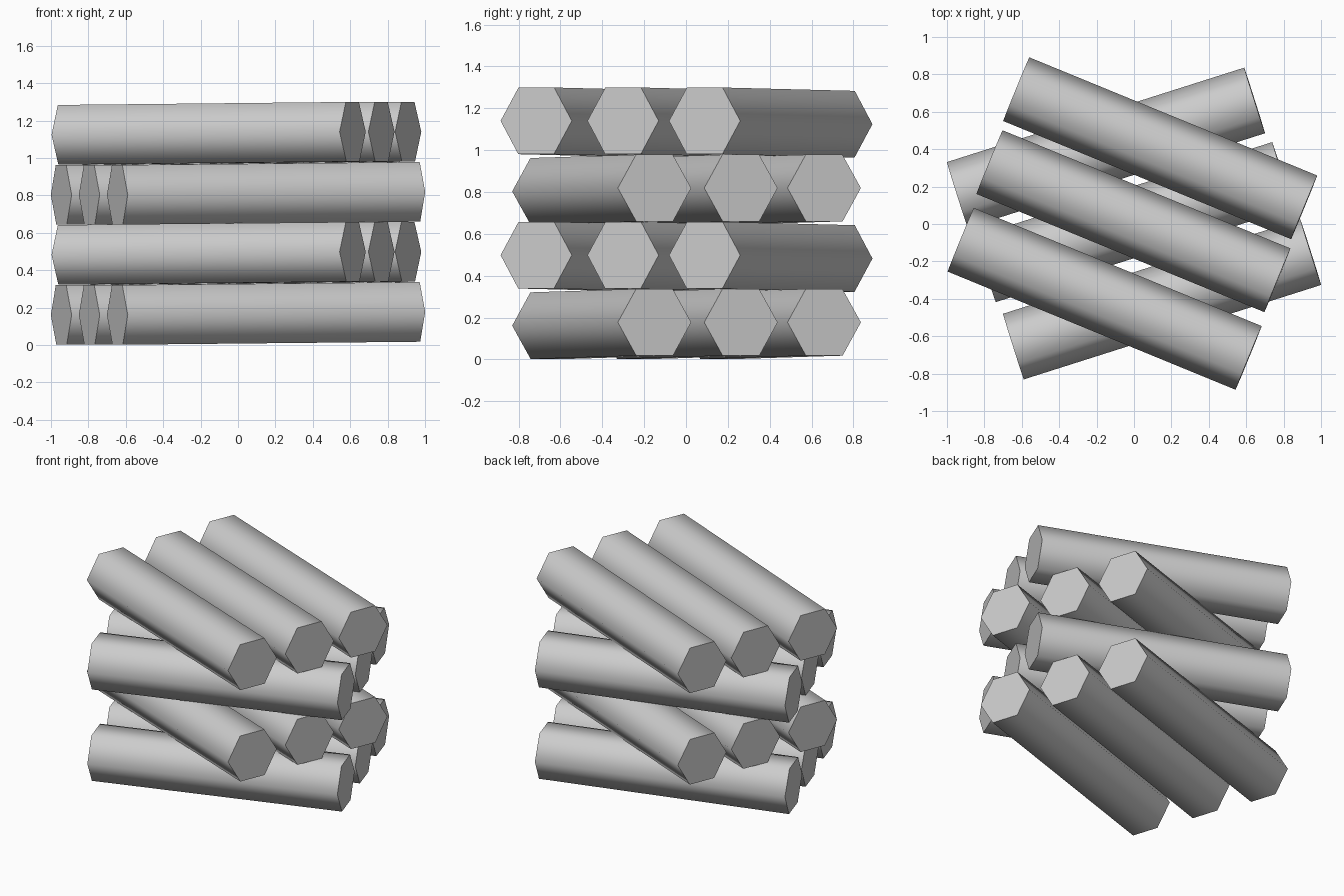
import bpy
import math
from mathutils import Matrix, Vector

cube = bpy.data.objects.get("Cube")
if cube:
    bpy.data.objects.remove(cube, do_unlink=True)

# One plain grey for every log
grey = bpy.data.materials.new("log grey")
grey.use_nodes = True
colour = (0.6, 0.6, 0.6, 1.0)
grey.diffuse_color = colour
grey.node_tree.nodes["Principled BSDF"].inputs["Base Color"].default_value = colour

RADIUS = 0.184
LAYER_STEP = 0.321


def add_log(name, start, end):
    """Six-sided log between two points, lying on a flat side."""
    start, end = Vector(start), Vector(end)
    axis = (end - start).normalized()
    side = Vector((0, 0, 1)).cross(axis).normalized()
    up = axis.cross(side)
    bpy.ops.mesh.primitive_cylinder_add(vertices=6, radius=RADIUS, depth=(end - start).length)
    log = bpy.context.object
    log.name = log.data.name = name
    # The cylinder has a corner on local y, which becomes the horizontal side
    rotation = Matrix((-up, side, axis)).transposed().to_4x4()
    log.matrix_world = Matrix.Translation((start + end) / 2) @ rotation
    log.data.materials.append(grey)
    bpy.ops.object.shade_smooth_by_angle(angle=math.radians(70))


# Half of each log's span and the centres of its three logs, front to back
rising = (0.795, 0.2525), [(0.15, -0.403), (0.0, 0.01), (-0.15, 0.408)]
falling = (0.77, -0.316), [(-0.157, -0.40), (-0.003, 0.015), (0.14, 0.405)]

# Four crossed layers, each slightly higher at its right end
for layer in range(4):
    (dx, dy), centres = (rising, falling)[layer % 2]
    z = 0.161 + LAYER_STEP * layer
    for place, (x, y) in zip(("front", "middle", "back"), centres):
        add_log(f"layer_{layer + 1}_{place}_log",
                (x - dx, y - dy, z), (x + dx, y + dy, z + 0.016))
